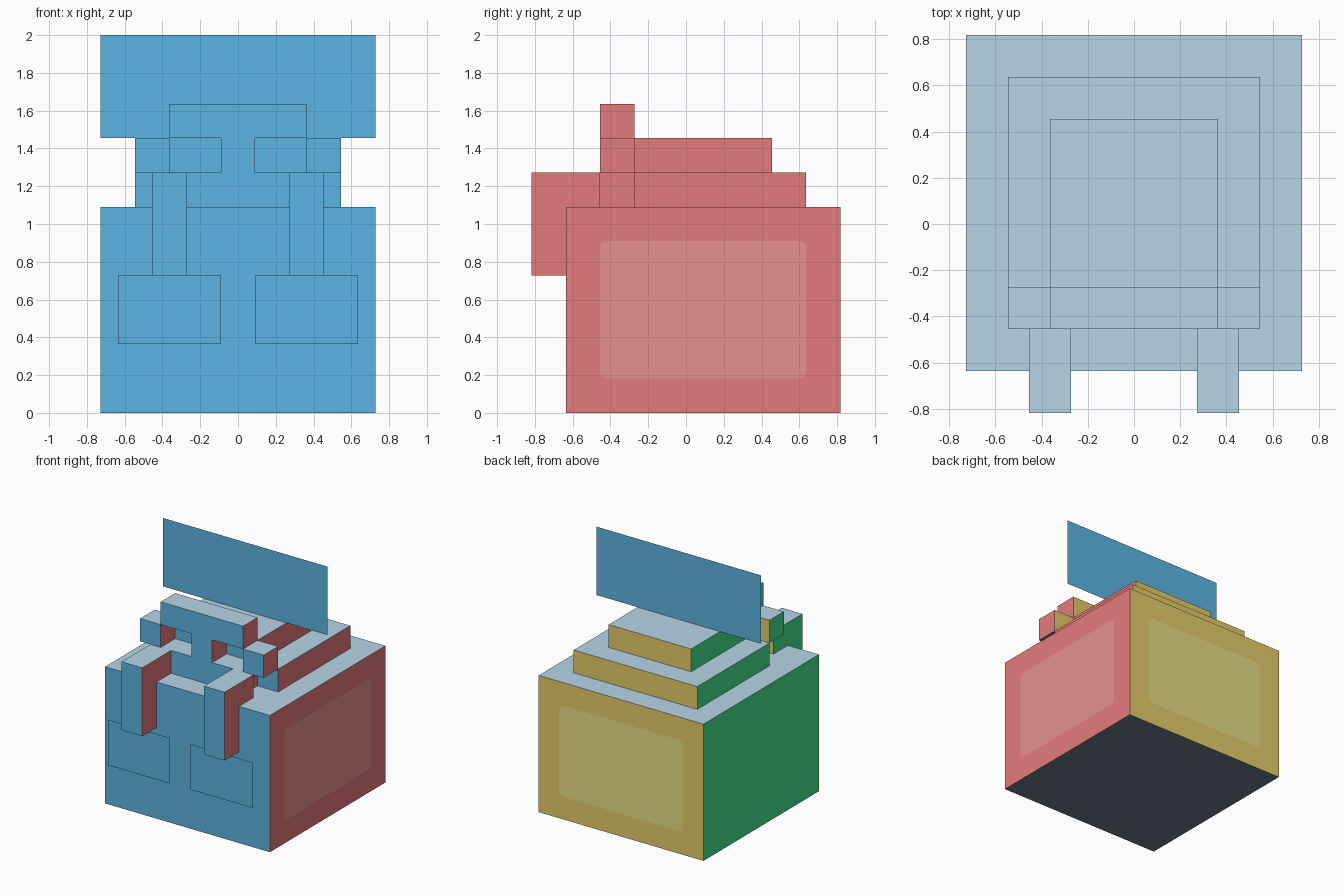
import bpy, bmesh, math
from mathutils import Vector

cube = bpy.data.objects.get("Cube")
if cube:
    bpy.data.objects.remove(cube, do_unlink=True)

U = 2 / 11  # one grid block


def material(name, rgb):
    col = rgb + (1,)
    m = bpy.data.materials.new(name)
    m.use_nodes = True
    m.diffuse_color = col
    bsdf = m.node_tree.nodes["Principled BSDF"]
    bsdf.inputs["Base Color"].default_value = col
    bsdf.inputs["Roughness"].default_value = 0.8
    return m


BLUE = material("front blue", (0.107, 0.46, 0.76))
RED = material("left red", (0.78, 0.20, 0.20))
YELLOW = material("back yellow", (0.78, 0.60, 0.143))
GREEN = material("right green", (0.06, 0.80, 0.27))
GREY = material("pale top grey", (0.48, 0.68, 0.81))
SLATE = material("dark underside slate", (0.15, 0.195, 0.255))
PALE_RED = material("pale red panel", (0.79, 0.285, 0.275))
PALE_YELLOW = material("pale yellow panel", (0.79, 0.72, 0.237))
SIDES = [BLUE, RED, YELLOW, GREEN, GREY, SLATE]


def finish(name, bm, mats):
    me = bpy.data.meshes.new(name)
    bm.to_mesh(me)
    bm.free()
    for m in mats:
        me.materials.append(m)
    ob = bpy.data.objects.new(name, me)
    bpy.context.collection.objects.link(ob)


def side_index(n):
    """Pick the material by the way a face points."""
    if abs(n.z) > 0.5:
        return 4 if n.z > 0 else 5
    if abs(n.y) > 0.5:
        return 0 if n.y < 0 else 2
    return 1 if n.x > 0 else 3


def block(name, x, y, z):
    """Box from (min, max) ranges in grid blocks."""
    lo = Vector((x[0], y[0], z[0])) * U
    hi = Vector((x[1], y[1], z[1])) * U
    bm = bmesh.new()
    bmesh.ops.create_cube(bm, size=1)
    for v in bm.verts:
        v.co = Vector([(lo[i] + hi[i]) / 2 + v.co[i] * (hi[i] - lo[i]) for i in range(3)])
    bm.normal_update()
    for f in bm.faces:
        f.material_index = side_index(f.normal)
    finish(name, bm, SIDES)


def panel(name, centre, right, w, h, mat, radius=0.0):
    """Flat upright rectangle, optionally with rounded corners."""
    right, up, c = Vector(right), Vector((0, 0, 1)), Vector(centre)
    bm = bmesh.new()
    pts = []
    steps = 5 if radius else 1
    for k, (sx, sz) in enumerate([(1, 1), (-1, 1), (-1, -1), (1, -1)]):
        for i in range(steps):
            a = math.pi / 2 * (k + i / max(1, steps - 1))
            px = sx * (w / 2 - radius) + radius * math.cos(a)
            pz = sz * (h / 2 - radius) + radius * math.sin(a)
            pts.append(bm.verts.new(c + right * px + up * pz))
    bm.faces.new(pts)
    finish(name, bm, [mat])


# Body and stepped top
block("body", (-4, 4), (-3.5, 4.5), (0, 6))
block("lower_step", (-3, 3), (-1.5, 3.5), (6, 7))
block("upper_step", (-2, 2), (-1.5, 2.5), (7, 8))

# Mask standing in front of the steps
block("mask_jaw", (-2, 2), (-2.5, -1.5), (6, 7))
block("mask_nose", (-0.5, 0.5), (-2.5, -1.5), (7, 8))
block("mask_brow", (-2, 2), (-2.5, -1.5), (8, 9))

# Mirrored parts: cheeks, hooked tusks and thin sheets hanging below the tusks
for side, s in (("left", 1), ("right", -1)):
    def span(a, b):
        return tuple(sorted((s * a, s * b)))
    block(f"{side}_cheek", span(2, 3), (-2.5, -1.5), (7, 8))
    block(f"{side}_tusk_base", span(1.5, 2.5), (-3.5, -2.5), (6, 7))
    block(f"{side}_tusk", span(1.5, 2.5), (-4.5, -3.5), (4, 7))
    panel(f"{side}_hanging_sheet", (s * 2 * U, -4 * U, 3 * U),
          (1, 0, 0), 3 * U, 2 * U, BLUE)

# Rounded panels on the left side and the back
panel("left_side_panel", (4 * U + 0.002, 0.5 * U, 3 * U), (0, 1, 0),
      6 * U, 4 * U, PALE_RED, 0.036)
panel("back_panel", (0, 4.5 * U + 0.002, 3 * U), (-1, 0, 0),
      6 * U, 4 * U, PALE_YELLOW, 0.036)

# Thin upright crest sheet above the steps
panel("crest_sheet", (0, 0.5 * U, 9.5 * U), (1, 0, 0), 8 * U, 3 * U, BLUE)
